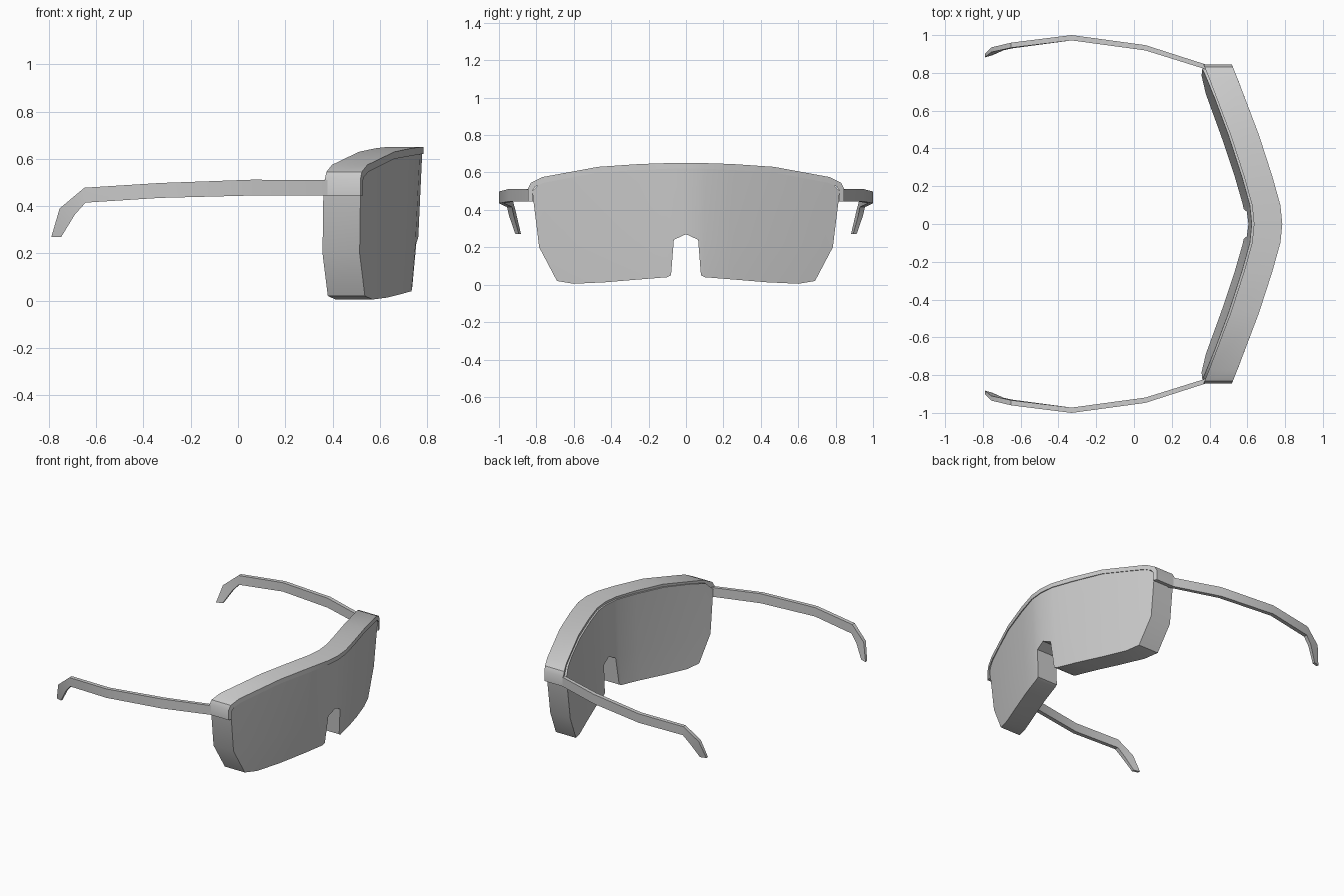
import bpy, bmesh, math
from mathutils import Vector

if "Cube" in bpy.data.objects:
    bpy.data.objects.remove(bpy.data.objects["Cube"])

# Wrap curve of the glasses seen from above: (y, front x)
ARC = [(0, .785), (.1, .775), (.25, .733), (.47, .662), (.66, .592), (.84, .52), (1, .46)]
DEPTH = .15


def arc_x(y):
    y = abs(y)
    for (y0, x0), (y1, x1) in zip(ARC, ARC[1:]):
        if y <= y1:
            return x0 + (x1 - x0) * (y - y0) / (y1 - y0)


def finish(bm, name, angle=35):
    bmesh.ops.recalc_face_normals(bm, faces=bm.faces)
    mesh = bpy.data.meshes.new(name)
    bm.to_mesh(mesh)
    bm.free()
    ob = bpy.data.objects.new(name, mesh)
    bpy.context.collection.objects.link(ob)
    bpy.ops.object.select_all(action='DESELECT')
    ob.select_set(True)
    bpy.context.view_layer.objects.active = ob
    bpy.ops.object.shade_smooth_by_angle(angle=math.radians(angle))
    return ob


def mirrored_slab(faces, place, depth, name):
    """Mirror (y, z) faces across y = 0, bend them with place(), thicken them backwards."""
    bm = bmesh.new()
    for s in (1, -1):
        for f in faces:
            pts = f if s > 0 else f[::-1]
            bm.faces.new([bm.verts.new(place(y * s, z)) for y, z in pts])
    bmesh.ops.remove_doubles(bm, verts=bm.verts, dist=.0005)
    ext = bmesh.ops.extrude_face_region(bm, geom=bm.faces[:], use_keep_orig=True)
    moved = [g for g in ext['geom'] if isinstance(g, bmesh.types.BMVert)]
    bmesh.ops.translate(bm, verts=moved, vec=(-depth, 0, 0))
    return finish(bm, name)


# Shield lens: columns of top, middle, bottom points, with a nose notch
cols = [
    [(.067, .635), (.065, .24), (.08, .05)],
    [(.1, .635), (.1, .24), (.1, .04)],
    [(.25, .628), (.25, .23), (.25, .028)],
    [(.47, .612), (.46, .22), (.43, .013)],
    [(.66, .58), (.65, .21), (.6, .005)],
    [(.77, .555), (.74, .2), (.69, .02)],
]
faces = [[(0, .635), (0, .27), cols[0][1], cols[0][0]]]
for a, b in zip(cols, cols[1:]):
    for i in range(2):
        faces.append([a[i], a[i + 1], b[i + 1], b[i]])
end = cols[-1]
faces.append([end[0], end[1], (.785, .2), (.822, .5)])
faces.append([end[1], end[2], (.785, .2)])


def lens_place(y, z):
    lean = .04 * max(0, (.62 - z) / .62) ** 1.5
    return (arc_x(y) - .005 - lean, y, z)


mirrored_slab(faces, lens_place, .157, "shield_lens")

# Brow bar: thin cap over the lens that folds down at both ends
top = [(0, .65), (.1, .65), (.25, .645), (.47, .63), (.77, .575), (.83, .545), (.845, .515), (.845, .445)]
under = [(0, .62), (.1, .62), (.25, .613), (.47, .60), (.76, .545), (.805, .525), (.82, .505), (.82, .445)]
faces = [[top[i], under[i], under[i + 1], top[i + 1]] for i in range(len(top) - 1)]
mirrored_slab(faces, lambda y, z: (arc_x(y), y, z), DEPTH, "brow_bar")

# Temple arms: section = top (x, z), bottom (x, z), outer y at top and bottom, thickness
arm = [
    ((.40, .51), (.40, .445), .838, .838, .025),
    ((.06, .512), (.06, .445), .947, .947, .028),
    ((-.33, .498), (-.33, .435), 1.0, 1.0, .028),
    ((-.65, .478), (-.645, .415), .96, .957, .027),
    ((-.755, .39), (-.69, .365), .935, .945, .025),
    ((-.79, .27), (-.748, .27), .90, .912, .018),
]
for side, name in ((1, "left_temple_arm"), (-1, "right_temple_arm")):
    bm = bmesh.new()
    rings = []
    for (tx, tz), (bx, bz), yt, yb, t in arm:
        pts = [(tx, yt, tz), (bx, yb, bz), (bx, yb - t, bz), (tx, yt - t, tz)]
        rings.append([bm.verts.new(Vector((x, y * side, z))) for x, y, z in pts])
    for a, b in zip(rings, rings[1:]):
        for i in range(4):
            j = (i + 1) % 4
            bm.faces.new([a[i], a[j], b[j], b[i]])
    bm.faces.new(rings[0])
    bm.faces.new(rings[-1])
    finish(bm, name)
